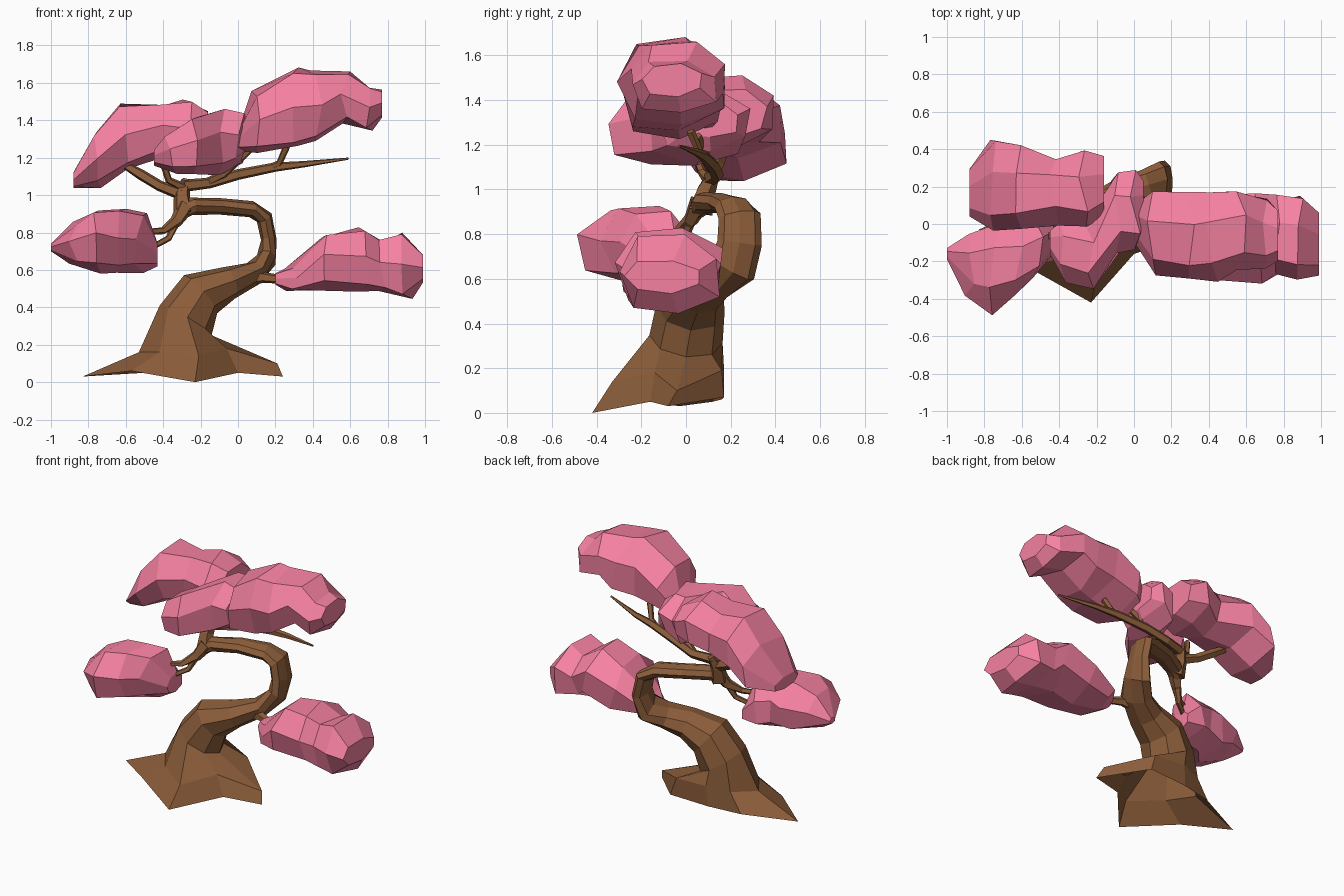
import bpy, bmesh, math, random
from mathutils import Vector

random.seed(11)


def material(name, color):
    m = bpy.data.materials.new(name)
    m.diffuse_color = color
    return m


BARK = material("bark", (0.26, 0.11, 0.042, 1))
PINK = material("blossom", (0.92, 0.22, 0.36, 1))


def skin(name, rings, mat, open_start=False):
    """Join equal rings of points into one flat-faced mesh."""
    bm = bmesh.new()
    loops = [[bm.verts.new(p) for p in r] for r in rings]
    n = len(loops[0])
    for a, b in zip(loops, loops[1:]):
        for k in range(n):
            bm.faces.new((a[k], a[(k + 1) % n], b[(k + 1) % n], b[k]))
    base = bm.faces.new(loops[0])
    bm.faces.new(loops[-1])
    bmesh.ops.recalc_face_normals(bm, faces=bm.faces)
    if open_start:
        bm.faces.remove(base)
    me = bpy.data.meshes.new(name)
    bm.to_mesh(me)
    bm.free()
    me.materials.append(mat)
    ob = bpy.data.objects.new(name, me)
    bpy.context.collection.objects.link(ob)
    return ob


def tube_rings(path, n):
    """Rings across a path of (x, y, z, radius along y, radius in plane)."""
    pts = [Vector(p[:3]) for p in path]
    rings = []
    for i, p in enumerate(path):
        t = (pts[min(i + 1, len(pts) - 1)] - pts[max(i - 1, 0)]).normalized()
        y = Vector((0, 1, 0))
        side = (y - t * y.dot(t)).normalized()
        nor = t.cross(side)
        ra, rb = p[3], p[-1]
        rings.append([pts[i] + side * ra * math.cos(k * math.tau / n)
                      + nor * rb * math.sin(k * math.tau / n) for k in range(n)])
    return rings


def foliage(name, sections, n=7):
    """Boxy, lumpy clump: jittered sections (x, y, z, ry, rz) lofted along x."""
    rings = []
    for i, (x, y, z, ry, rz) in enumerate(sections):
        inner = 0 < i < len(sections) - 1
        ph = 0.3 + random.uniform(-0.15, 0.15)
        ring = []
        for k in range(n):
            a = ph + k * math.tau / n
            c, s = math.cos(a), math.sin(a)
            r = random.uniform(0.93, 1.09) / (abs(c) ** 3 + abs(s) ** 3) ** (1 / 3)
            dx = random.uniform(-0.035, 0.035) if inner else 0
            ring.append((x + dx, y + ry * r * c, z + rz * r * s))
        rings.append(ring)
    return skin(name, rings, PINK)


# trunk: spread roots, open underneath, then the curling stem
ground = [(-.28, .16, .06), (-.50, .12, .05), (-.83, -.03, .03), (-.57, -.23, .06),
          (-.23, -.42, 0), (0, -.16, .05), (.24, -.08, .03), (0, .17, .07)]
flare = [(-.27, .17, .2), (-.42, .12, .18), (-.53, -.03, .16), (-.42, -.19, .16),
         (-.21, -.33, .14), (-.06, -.14, .18), (.21, -.04, .1), (-.04, .16, .19)]
stem = [(-.28, 0, .33, .165, .16), (-.20, .02, .47, .155, .135), (-.05, .05, .53, .125, .09),
        (.08, .12, .58, .11, .065), (.15, .21, .65, .11, .055), (.165, .24, .76, .10, .042),
        (.14, .24, .88, .095, .045), (.07, .21, .925, .085, .044), (-.10, .16, .94, .07, .044),
        (-.25, .08, .94, .06, .047), (-.31, .05, .91, .04, .045)]
skin("trunk", [ground, flare] + tube_rings(stem, 8), BARK, open_start=True)

# branches: (x, y, z, radius)
branches = {
    "upper_fork": [(-.29, .06, .90, .06), (-.30, .09, 1.0, .045), (-.28, .13, 1.08, .025)],
    "long_branch": [(-.29, .11, 1.05, .035), (-.15, .14, 1.065, .03), (0, .12, 1.11, .03),
                    (.2, .08, 1.15, .026), (.35, .05, 1.165, .018), (.59, -.03, 1.195, .006)],
    "long_branch_twig": [(.15, .09, 1.14, .018), (.22, .06, 1.17, .018), (.26, .02, 1.26, .02)],
    "centre_twig": [(-.16, .14, 1.07, .025), (-.08, .10, 1.11, .022), (.06, .05, 1.24, .02)],
    "left_branch": [(-.29, .09, 1.0, .035), (-.42, .11, 1.05, .03), (-.52, .14, 1.11, .03),
                    (-.62, .17, 1.17, .02)],
    "left_twig": [(-.29, .10, 1.04, .025), (-.37, .07, 1.08, .02), (-.41, .03, 1.2, .018)],
    "low_left_branch": [(-.28, .06, .94, .05), (-.33, .02, .86, .035), (-.40, -.04, .81, .02),
                        (-.53, -.10, .80, .015)],
    "low_left_twig": [(-.33, .02, .86, .025), (-.37, -.01, .77, .018), (-.48, -.07, .71, .015)],
    "low_right_branch": [(.04, .07, .56, .05), (.14, .05, .56, .03), (.30, 0, .54, .02)],
}
for name, path in branches.items():
    skin(name, tube_rings(path, 5), BARK)

# foliage clumps
foliage("foliage_low_right", [
    (.20, -.02, .55, .05, .03), (.28, -.04, .55, .15, .06), (.45, -.07, .64, .23, .15),
    (.66, -.08, .665, .24, .17), (.77, -.07, .62, .21, .14), (.90, -.07, .62, .22, .18),
    (.99, -.10, .61, .17, .07)])
foliage("foliage_low_left", [
    (-1.0, -.16, .72, .03, .02), (-.88, -.22, .74, .17, .11), (-.74, -.24, .755, .23, .165),
    (-.62, -.18, .755, .19, .17), (-.52, -.13, .745, .16, .15), (-.43, -.07, .68, .08, .06)])
foliage("foliage_upper_left", [
    (-.88, .17, 1.08, .12, .04), (-.76, .21, 1.19, .24, .14), (-.60, .20, 1.31, .22, .17),
    (-.43, .17, 1.33, .18, .145), (-.27, .20, 1.35, .20, .165), (-.16, .20, 1.34, .16, .11)])
foliage("foliage_upper_centre", [
    (-.45, -.10, 1.2, .06, .04), (-.36, -.15, 1.22, .16, .10), (-.23, -.17, 1.27, .18, .15),
    (-.10, .05, 1.29, .21, .17), (0, .08, 1.31, .2, .13), (.05, .10, 1.31, .13, .08)])
foliage("foliage_upper_right", [
    (0, 0, 1.29, .1, .05), (.10, -.06, 1.39, .22, .155), (.29, -.07, 1.46, .23, .21),
    (.42, -.06, 1.47, .23, .19), (.57, -.04, 1.52, .22, .14), (.71, -.05, 1.46, .19, .12),
    (.77, -.06, 1.49, .13, .07)])
